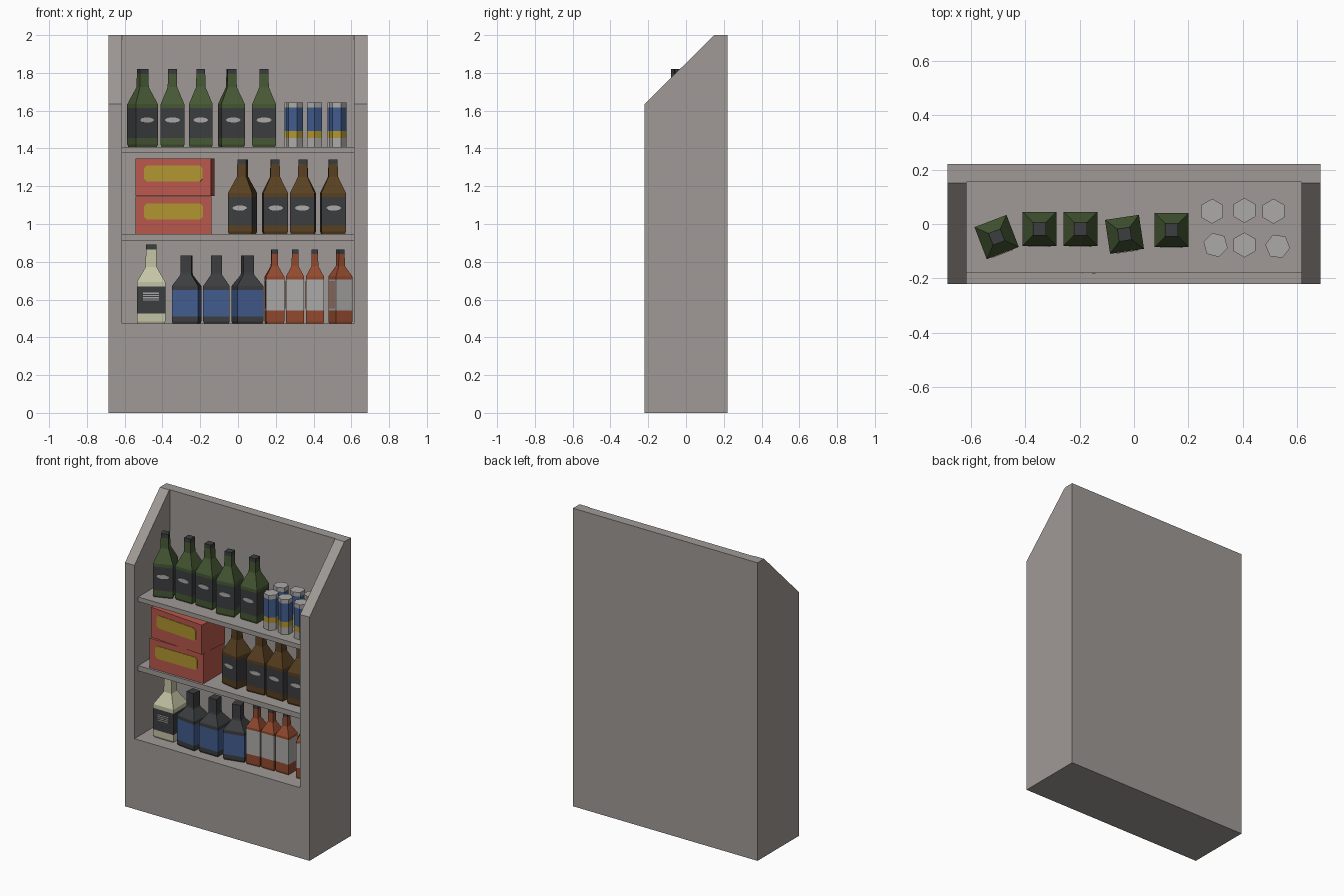
import bpy, bmesh, math
from mathutils import Matrix, Vector

if "Cube" in bpy.data.objects:
    bpy.data.objects.remove(bpy.data.objects["Cube"])

# ---- flat colours (sRGB 0-255 converted to linear) ----
def colour(name, *rgb):
    m = bpy.data.materials.new(name)
    lin = [((c / 255 + 0.055) / 1.055) ** 2.4 for c in rgb]
    m.diffuse_color = (*lin, 1)
    m.use_nodes = True
    m.node_tree.nodes["Principled BSDF"].inputs["Base Color"].default_value = m.diffuse_color
    return m

GREY = colour("cabinet_grey", 160, 154, 150)
DARK = colour("charcoal", 60, 61, 63)
GREEN = colour("bottle_green", 70, 88, 52)
BROWN = colour("bottle_brown", 88, 64, 33)
AMBER = colour("bottle_amber", 146, 73, 46)
CREAM = colour("bottle_cream", 196, 196, 166)
BLUE = colour("blue", 66, 92, 142)
RED = colour("carton_red", 185, 88, 76)
YELLOW = colour("yellow", 178, 150, 48)
PALE = colour("pale_grey", 172, 170, 168)

def finish(bm, name, mats, loc=(0, 0, 0), angle=0):
    bmesh.ops.recalc_face_normals(bm, faces=bm.faces)
    me = bpy.data.meshes.new(name)
    bm.to_mesh(me)
    bm.free()
    for m in mats:
        me.materials.append(m)
    ob = bpy.data.objects.new(name, me)
    bpy.context.collection.objects.link(ob)
    ob.location = loc
    ob.rotation_euler.z = math.radians(angle)
    return ob

def add_box(bm, lo, hi, mat=0):
    lo, hi = Vector(lo), Vector(hi)
    mtx = Matrix.Translation((lo + hi) / 2) @ Matrix.Diagonal((*(hi - lo), 1))
    vs = bmesh.ops.create_cube(bm, size=1, matrix=mtx)["verts"]
    for f in {f for v in vs for f in v.link_faces}:
        f.material_index = mat

def box(name, lo, hi, mat):
    bm = bmesh.new()
    add_box(bm, lo, hi)
    return finish(bm, name, [mat])

def add_prism(bm, points, y0, y1, mat):
    """Outline in x,z extruded from y0 to y1."""
    a = [bm.verts.new((x, y0, z)) for x, z in points]
    b = [bm.verts.new((x, y1, z)) for x, z in points]
    n = len(points)
    faces = [bm.faces.new(a), bm.faces.new(b[::-1])]
    faces += [bm.faces.new((a[i], b[i], b[(i + 1) % n], a[(i + 1) % n])) for i in range(n)]
    for f in faces:
        f.material_index = mat

def loft(bm, rings, mats, sides, turn):
    """Stack of (radius, z) rings; mats gives the slot of each band."""
    loops = []
    for r, z in rings:
        loops.append([bm.verts.new((r * math.cos(turn + i * math.tau / sides),
                                    r * math.sin(turn + i * math.tau / sides), z))
                      for i in range(sides)])
    for k, slot in enumerate(mats):
        for i in range(sides):
            j = (i + 1) % sides
            f = bm.faces.new((loops[k][i], loops[k][j], loops[k + 1][j], loops[k + 1][i]))
            f.material_index = slot
    bm.faces.new(loops[0][::-1]).material_index = mats[0]
    bm.faces.new(loops[-1]).material_index = mats[-1]

# ---- cabinet ----
side_outline = [(-0.22, 0), (0.22, 0), (0.22, 2), (0.15, 2), (-0.22, 1.635)]
for name, x in (("left_side", -0.685), ("right_side", 0.615)):
    bm = bmesh.new()
    a = [bm.verts.new((x, y, z)) for y, z in side_outline]
    face = bm.faces.new(a)
    ext = bmesh.ops.extrude_face_region(bm, geom=[face])["geom"]
    bmesh.ops.translate(bm, vec=(0.07, 0, 0),
                        verts=[g for g in ext if isinstance(g, bmesh.types.BMVert)])
    finish(bm, name, [GREY])
box("back_panel", (-0.615, 0.155, 0), (0.615, 0.22, 2), GREY)
box("base", (-0.615, -0.22, 0), (0.615, 0.155, 0.472), GREY)
box("middle_shelf", (-0.615, -0.18, 0.912), (0.615, 0.155, 0.947), GREY)
box("top_shelf", (-0.615, -0.18, 1.377), (0.615, 0.155, 1.408), GREY)

# ---- square bottles: w body width, n neck width, heights from the bottom up ----
def bottle(name, glass, label, loc, angle, w, n, lab, body, neck, cap, top, detail=None):
    bm = bmesh.new()
    q = math.sqrt(0.5)
    rings = [(w * q * 0.93, 0), (w * q, 0.012), (w * q, lab[0]), (w * q, lab[1]),
             (w * q, body), (n * q * 1.08, neck), (n * q, cap), (n * q, top)]
    loft(bm, rings, [0, 0, 1, 0, 0, 0, 2], 4, math.pi / 4)
    y = -w / 2
    mid = (lab[0] + lab[1]) / 2
    if detail == "oval":            # pale oval patch on the front label
        pts = [(0.04 * math.cos(i * math.tau / 10),
                mid + 0.016 + 0.014 * math.sin(i * math.tau / 10)) for i in range(10)]
        add_prism(bm, pts, y - 0.003, y + 0.001, 3)
    elif detail == "bars":          # pale horizontal bars
        for i in range(4):
            z = mid - 0.002 + i * 0.012
            add_box(bm, (-0.042, y - 0.003, z), (0.042, y + 0.001, z + 0.006), 3)
    elif detail == "side_stripes":  # thin upright stripes on the left face
        for i in (-1, 0, 1):
            add_box(bm, (y - 0.002, i * 0.025 - 0.006, lab[0] + 0.01),
                    (y + 0.001, i * 0.025 + 0.006, lab[1] - 0.01), 0)
    finish(bm, name, [glass, label, DARK, PALE], loc, angle)

for x, y, a in ((-0.505, -0.048, 21), (-0.347, -0.018, 0), (-0.197, -0.018, 0),
                (-0.035, -0.038, 8.5), (0.138, -0.022, 0)):
    bottle("green_bottle", GREEN, DARK, (x, y, 1.408), a, 0.126, 0.047,
           (0.048, 0.205), 0.226, 0.316, 0.385, 0.412, "oval")
for x, y, a in ((0.024, -0.045, -12), (0.196, -0.035, 3), (0.344, -0.035, -3), (0.503, -0.04, 3)):
    bottle("brown_bottle", BROWN, DARK, (x, y, 0.947), a, 0.13, 0.047,
           (0.046, 0.197), 0.217, 0.303, 0.37, 0.395, "oval")
bottle("cream_bottle", CREAM, DARK, (-0.46, -0.06, 0.472), 0, 0.15, 0.055,
       (0.053, 0.196), 0.222, 0.30, 0.393, 0.419, "bars")
for x, y, a in ((-0.272, -0.085, -7), (-0.114, -0.08, 0), (0.05, -0.07, 13)):
    bottle("dark_bottle", DARK, BLUE, (x, y, 0.472), a, 0.14, 0.057,
           (0.037, 0.178), 0.2, 0.257, 0.27, 0.361)
for x, y, a in ((0.193, -0.075, 5), (0.302, -0.07, 0), (0.407, -0.065, 0), (0.542, -0.06, 25)):
    bottle("amber_bottle", AMBER, PALE, (x, y, 0.472), a, 0.096, 0.034,
           (0.07, 0.235), 0.25, 0.305, 0.368, 0.393, "side_stripes")

# ---- six-sided cans ----
for x, y, a in ((0.287, 0.047, 0), (0.406, 0.05, 0), (0.513, 0.047, 0),
                (0.30, -0.077, 15), (0.406, -0.077, 0), (0.528, -0.082, 22)):
    bm = bmesh.new()
    loft(bm, [(0.046, z) for z in (0, 0.048, 0.085, 0.208, 0.235)], [0, 1, 2, 0], 6, math.pi / 6)
    finish(bm, "can", [PALE, YELLOW, BLUE], (x, y, 1.408), a)

# ---- stacked cartons with a yellow panel ----
for name, x, z, a in (("lower_carton", -0.341, 0.947, 0), ("upper_carton", -0.333, 1.147, -5)):
    bm = bmesh.new()
    add_box(bm, (-0.201, -0.11, 0), (0.201, 0.11, 0.199))
    c = 0.015
    panel = [(-0.156 + c, 0.077), (0.156 - c, 0.077), (0.156, 0.077 + c), (0.156, 0.162 - c),
             (0.156 - c, 0.162), (-0.156 + c, 0.162), (-0.156, 0.162 - c), (-0.156, 0.077 + c)]
    add_prism(bm, panel, -0.113, -0.109, 1)
    finish(bm, name, [RED, YELLOW], (x, -0.055, z), a)
